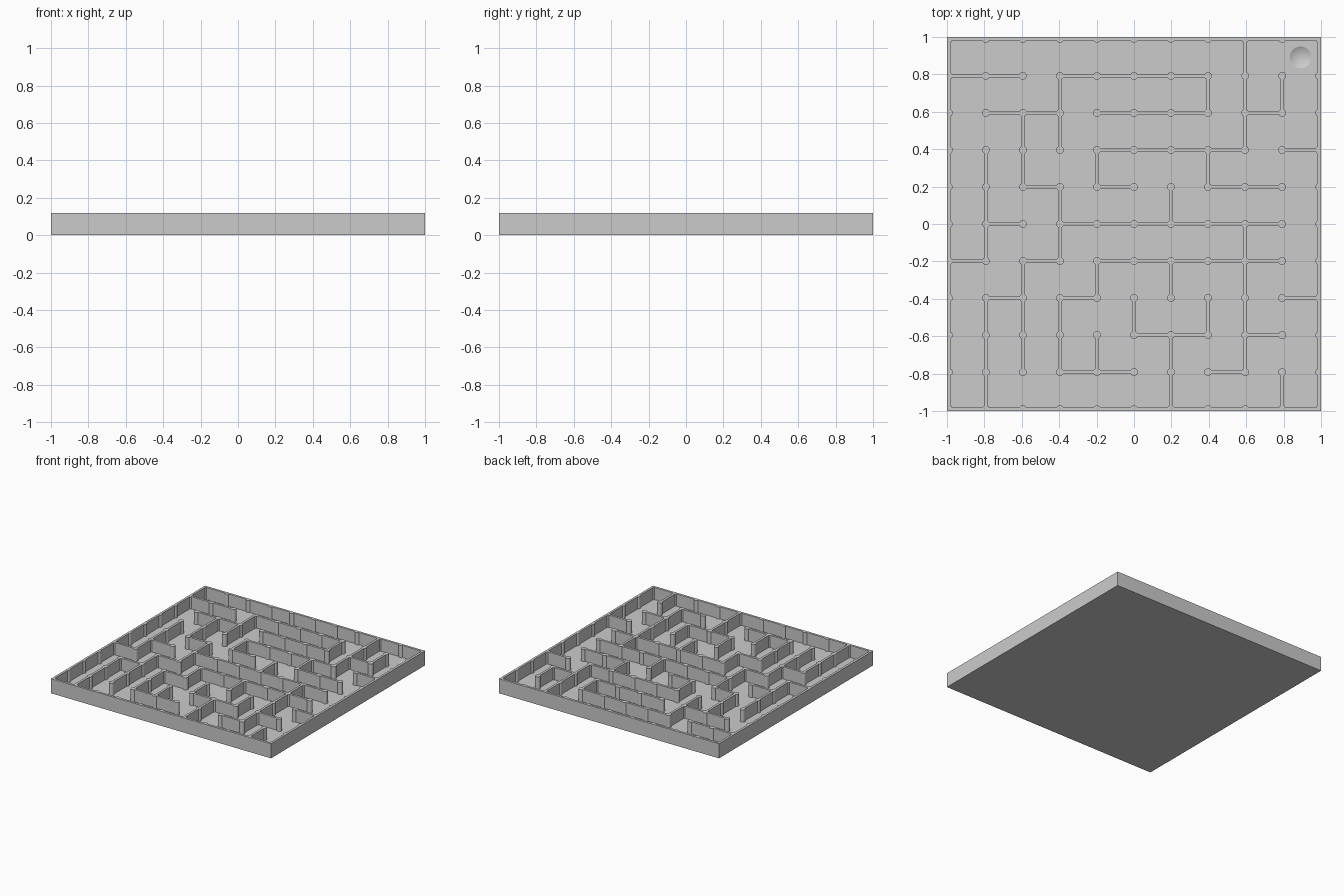
import bpy
import bmesh
from mathutils import Matrix, Vector

if "Cube" in bpy.data.objects:
    bpy.data.objects.remove(bpy.data.objects["Cube"])

PITCH = 0.198      # spacing of the maze grid
WALL = 0.019       # wall thickness
FLOOR = 0.02       # floor thickness
TOP = 0.12         # wall height
POST = 0.0205      # post radius

grey = bpy.data.materials.new("plain grey")
grey.use_nodes = True
grey.diffuse_color = (0.6, 0.6, 0.6, 1)
grey.node_tree.nodes["Principled BSDF"].inputs["Base Color"].default_value = (0.6, 0.6, 0.6, 1)


def make_object(name, bm):
    mesh = bpy.data.meshes.new(name)
    bm.to_mesh(mesh)
    bm.free()
    mesh.materials.append(grey)
    obj = bpy.data.objects.new(name, mesh)
    bpy.context.collection.objects.link(obj)
    return obj


def add_box(bm, x0, x1, y0, y1, z0, z1):
    centre = Vector((x0 + x1, y0 + y1, z0 + z1)) / 2
    size = (x1 - x0, y1 - y0, z1 - z0, 1)
    bmesh.ops.create_cube(bm, size=1, matrix=Matrix.Translation(centre) @ Matrix.Diagonal(size))


def node(column, row):
    return (column - 5) * PITCH, (5 - row) * PITCH


def select_only(obj):
    bpy.ops.object.select_all(action='DESELECT')
    obj.select_set(True)
    bpy.context.view_layer.objects.active = obj


# Floor slab with a shallow round dimple in the finishing cell
bm = bmesh.new()
add_box(bm, -1, 1, -1, 1, 0, FLOOR)
floor = make_object("floor", bm)

dimple_radius, depth = 0.058, 0.015
ball = (dimple_radius ** 2 + depth ** 2) / (2 * depth)
bm = bmesh.new()
bmesh.ops.create_uvsphere(bm, u_segments=48, v_segments=64, radius=ball,
                          matrix=Matrix.Translation((4.5 * PITCH, 4.5 * PITCH, FLOOR - depth + ball)))
cutter = make_object("dimple_cutter", bm)
cutter.hide_render = True
cut = floor.modifiers.new("dimple", 'BOOLEAN')
cut.operation = 'DIFFERENCE'
cut.solver = 'EXACT'
cut.object = cutter
select_only(floor)
bpy.ops.object.modifier_apply(modifier=cut.name)
bpy.data.objects.remove(cutter)
select_only(floor)
bpy.ops.object.shade_smooth_by_angle(angle=0.3)

# Outer frame: a mitred ring
bm = bmesh.new()
inner = 1 - WALL
rings = []
for r, z in ((1, 0), (1, TOP), (inner, TOP), (inner, FLOOR / 2)):
    rings.append([bm.verts.new((sx * r, sy * r, z)) for sx, sy in ((-1, -1), (1, -1), (1, 1), (-1, 1))])
for a, b in zip(rings, rings[1:]):
    for i in range(4):
        j = (i + 1) % 4
        bm.faces.new((a[i], a[j], b[j], b[i]))
make_object("outer_frame", bm)

# Inner walls: each digit pair is the first and last grid node of a run
rows = ["02 37", "13 47 89", "48 9A", "23 45 79", "12 39", "01 23 49",
        "12 34 9A", "57 89", "35 78"]
columns = ["36 7A", "24 69", "13 46 79", "34 67 89", "78", "45 67 8A",
           "12 34 78", "03 59", "12 9A"]
half = WALL / 2
bm = bmesh.new()
for line, runs in enumerate(rows, 1):
    for run in runs.split():
        x0, y = node(int(run[0], 16), line)
        x1, y = node(int(run[1], 16), line)
        add_box(bm, x0, x1, y - half, y + half, FLOOR / 2, TOP)
for line, runs in enumerate(columns, 1):
    for run in runs.split():
        x, y1 = node(line, int(run[0], 16))
        x, y0 = node(line, int(run[1], 16))
        add_box(bm, x - half, x + half, y0, y1, FLOOR / 2, TOP)
make_object("inner_walls", bm)

# Round posts on every grid node, trimmed flush with the outer frame
bm = bmesh.new()
for column in range(11):
    for row in range(11):
        x, y = node(column, row)
        bmesh.ops.create_cone(bm, cap_ends=True, segments=24, radius1=POST, radius2=POST,
                              depth=TOP - FLOOR / 2,
                              matrix=Matrix.Translation((x, y, (TOP + FLOOR / 2) / 2)))
for v in bm.verts:
    v.co.x = max(-1, min(1, v.co.x))
    v.co.y = max(-1, min(1, v.co.y))
posts = make_object("posts", bm)
select_only(posts)
bpy.ops.object.shade_smooth_by_angle(angle=0.6)
